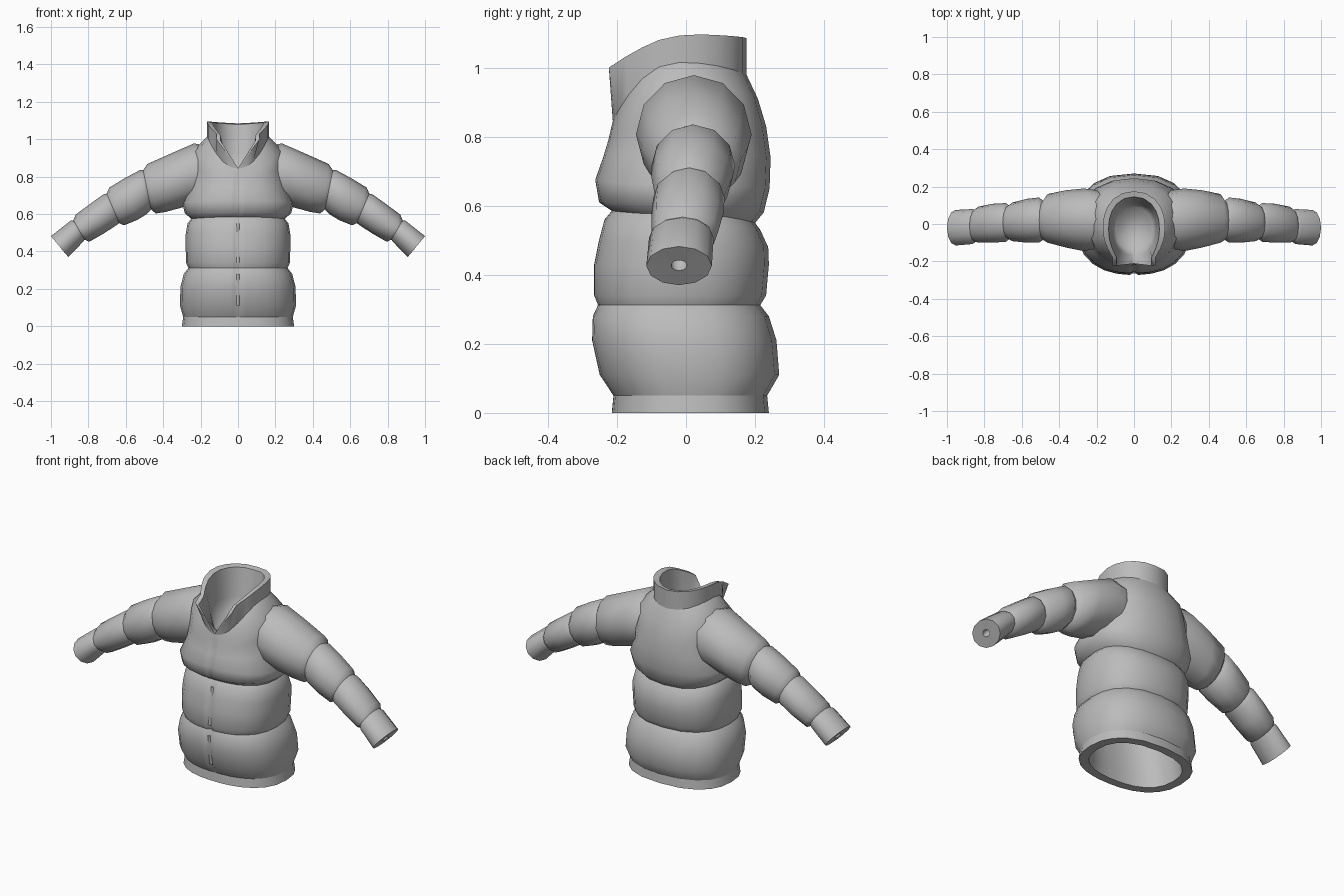
import bpy, bmesh, math
from mathutils import Vector

grey = bpy.data.materials.new("grey_fabric")
grey.diffuse_color = (0.5, 0.5, 0.5, 1)


def build(name, rings, sharp=(), cap_start=False, cap_end=False):
    """Skin closed rings of points; rings listed in sharp become hard seams."""
    bm = bmesh.new()
    loops = [[bm.verts.new(p) for p in r] for r in rings]
    n = len(loops[0])
    for a, b in zip(loops, loops[1:]):
        for i in range(n):
            j = (i + 1) % n
            bm.faces.new((a[i], a[j], b[j], b[i]))
    if cap_start:
        bm.faces.new(loops[0][::-1])
    if cap_end:
        bm.faces.new(loops[-1])
    for f in bm.faces:
        f.smooth = True
    for k in sharp:
        for i in range(n):
            e = bm.edges.get((loops[k][i], loops[k][(i + 1) % n]))
            e.smooth = False
    bmesh.ops.remove_doubles(bm, verts=bm.verts, dist=1e-5)
    bmesh.ops.recalc_face_normals(bm, faces=bm.faces)
    me = bpy.data.meshes.new(name)
    bm.to_mesh(me)
    bm.free()
    me.materials.append(grey)
    ob = bpy.data.objects.new(name, me)
    bpy.context.collection.objects.link(ob)
    return ob


# Angles run from the front centre round the body, tighter at the zip
HALF = [2.3, 5, 14, 27, 42, 58, 74, 90, 106, 122, 140, 160]
ANGLES = [0] + HALF + [180] + [360 - a for a in reversed(HALF)]


def ring(zf, zs, zb, hw, yf, yb, power=2.4, groove=0.0):
    """Rounded section with separate front, side and back heights."""
    pts = []
    mid = (yf + yb) / 2
    for a in ANGLES:
        s, c = math.sin(math.radians(a)), math.cos(math.radians(a))
        x = hw * math.copysign(abs(s) ** (2 / power), s)
        k = abs(c) ** (2 / power)
        y = mid + (yf - mid if c > 0 else yb - mid) * k
        z = zs + ((zf if c > 0 else zb) - zs) * c * c
        if a == 0:
            y += groove
        pts.append(Vector((x, y, z)))
    return pts


def flat(z, hw, yf, yb, groove=0.015):
    return ring(z, z, z, hw, yf, yb, groove=groove)


# Shared neck edge between torso and collar
neck = ring(0.845, 1.015, 0.98, 0.165, -0.212, 0.175, 2.2)

# Padded torso with stitched seams
torso = [
    flat(0.0, 0.30, -0.215, 0.24, 0),
    flat(0.05, 0.293, -0.21, 0.235, 0),
    flat(0.11, 0.31, -0.25, 0.27),
    flat(0.21, 0.308, -0.272, 0.262),
    flat(0.28, 0.29, -0.27, 0.24),
    flat(0.312, 0.265, -0.255, 0.215),
    flat(0.34, 0.278, -0.266, 0.232),
    flat(0.43, 0.28, -0.266, 0.24),
    ring(0.50, 0.49, 0.48, 0.28, -0.252, 0.238, groove=0.015),
    ring(0.56, 0.55, 0.53, 0.27, -0.236, 0.215, groove=0.01),
    ring(0.585, 0.575, 0.55, 0.25, -0.215, 0.20),
    ring(0.61, 0.605, 0.58, 0.285, -0.252, 0.225, groove=0.01),
    ring(0.675, 0.66, 0.65, 0.297, -0.263, 0.242, groove=0.012),
    ring(0.74, 0.75, 0.74, 0.26, -0.24, 0.245, groove=0.012),
    ring(0.79, 0.85, 0.83, 0.245, -0.225, 0.232, groove=0.008),
    ring(0.82, 0.945, 0.91, 0.235, -0.218, 0.208),
    neck,
]
build("torso", torso, sharp=(0, 1, 5, 10, 16))

# Collar: rises from the neck edge, opening in a V at the front
def collar_top(inset, drop):
    pts = []
    for a, p in zip(ANGLES, neck):
        d = min(a, 360 - a)
        t = min(d / 27, 1)
        side = 1 if p.x >= 0 else -1
        if d <= 27:
            q = Vector((0, -0.212, 0.845)).lerp(Vector((side * 0.115, -0.223, 1.0)), t)
        else:
            u = min((d - 27) / 75, 1)
            z = 1.0 + 0.096 * math.sin(u * math.pi / 2) - max(0, d - 110) / 70 * 0.011
            q = Vector((p.x * 1.01, p.y, z))
            if d < 45:
                q.y = p.y - 0.012
        q.x *= 1 - inset / 0.165
        q.y -= inset * max(0, (q.y + 0.1) / 0.28)
        q.z -= drop * t
        pts.append(q)
    return pts


funnel = [Vector((p.x * 0.72, -0.17 + (p.y + 0.212) * 0.74, min(p.z, 0.93)))
          for p in neck]
floor = [Vector((p.x * 0.6, -0.14 + (p.y + 0.212) * 0.6, 0.80)) for p in neck]
build("collar", [neck, collar_top(0, 0), collar_top(0.03, 0.006), funnel, floor],
      sharp=(0, 1, 2), cap_end=True)

# Lining: hem rim and hollow interior closed below the neck
lining = [torso[0]] + [ring(z, z, z, w, f, b) for z, w, f, b in (
    (0.0, 0.25, -0.17, 0.195), (0.05, 0.245, -0.165, 0.19),
    (0.30, 0.235, -0.20, 0.18), (0.56, 0.225, -0.18, 0.165),
    (0.72, 0.19, -0.17, 0.16), (0.79, 0.12, -0.14, 0.12))]
build("lining", lining, sharp=(0, 1), cap_end=True)

# Zip: narrow tape down the front seam of each padded panel
for i, (z0, z1, y0, y1) in enumerate(((0.11, 0.28, -0.250, -0.268),
                                      (0.34, 0.55, -0.264, -0.238))):
    strip = [[Vector((x, y + dy, z)) for x, dy in
              ((-0.008, 0.012), (0.008, 0.012), (0.008, 0.004), (-0.008, 0.004))]
             for z, y in ((z0, y0), (z1, y1))]
    build(f"zip_{i + 1}", strip, sharp=(0, 1), cap_start=True, cap_end=True)

# Sleeve sections: top x, top z, bottom x, bottom z, front y, back y
SLEEVE = [
    (0.17, 0.965, 0.22, 0.66, -0.13, 0.18),
    (0.235, 0.978, 0.30, 0.635, -0.145, 0.19),
    (0.35, 0.928, 0.385, 0.612, -0.125, 0.18),
    (0.485, 0.868, 0.44, 0.603, -0.10, 0.16),
    (0.507, 0.835, 0.465, 0.625, -0.085, 0.125),
    (0.525, 0.835, 0.49, 0.598, -0.10, 0.142),
    (0.60, 0.795, 0.54, 0.568, -0.10, 0.135),
    (0.688, 0.742, 0.61, 0.540, -0.092, 0.115),
    (0.702, 0.710, 0.635, 0.552, -0.082, 0.10),
    (0.72, 0.705, 0.65, 0.540, -0.095, 0.112),
    (0.79, 0.655, 0.72, 0.495, -0.10, 0.108),
    (0.868, 0.597, 0.795, 0.452, -0.10, 0.093),
    (0.880, 0.567, 0.82, 0.463, -0.095, 0.075),
    (0.895, 0.565, 0.83, 0.450, -0.107, 0.080),
    (1.0, 0.482, 0.907, 0.37, -0.115, 0.075),
    (0.965, 0.442, 0.943, 0.412, -0.043, 0.003),
    (0.91, 0.488, 0.888, 0.458, -0.043, 0.003),
]


def sleeve_ring(row, side, n=12):
    tx, tz, bx, bz, yf, yb = row
    mid, half = Vector(((tx + bx) / 2, (yf + yb) / 2, (tz + bz) / 2)), \
        Vector(((tx - bx) / 2, 0, (tz - bz) / 2))
    pts = []
    for i in range(n):
        a = 2 * math.pi * i / n
        p = mid + half * math.cos(a) + Vector((0, (yb - yf) / 2 * math.sin(a), 0))
        pts.append(Vector((p.x * side, p.y, p.z)))
    return pts


for label, side in (("right", 1), ("left", -1)):
    build(f"{label}_sleeve", [sleeve_ring(r, side) for r in SLEEVE],
          sharp=(4, 8, 12, 14, 15), cap_end=True)
